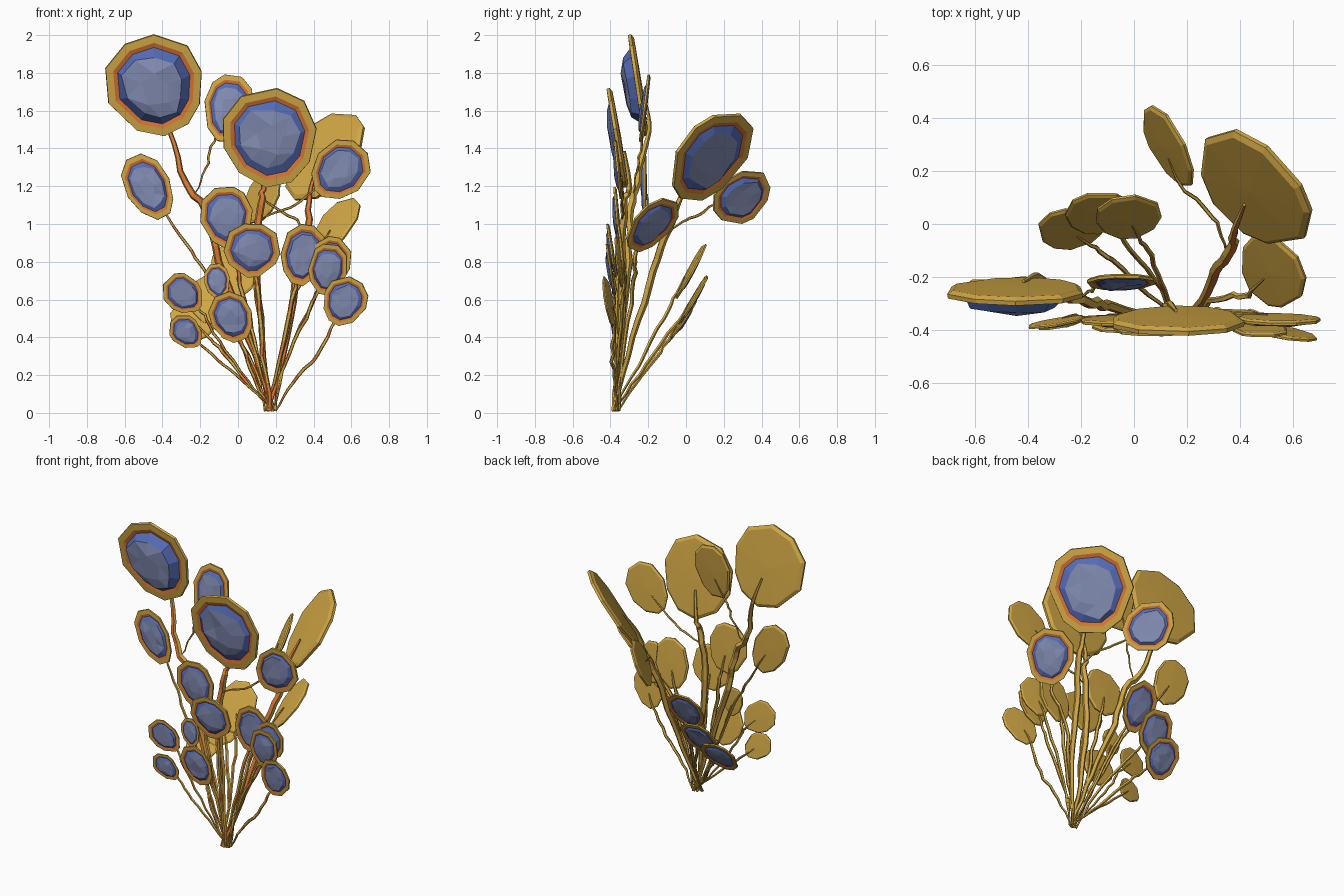
import bpy, bmesh, math, random
from mathutils import Vector

if "Cube" in bpy.data.objects:
    bpy.data.objects.remove(bpy.data.objects["Cube"])

random.seed(4)
V = Vector


def mat(name, col):
    m = bpy.data.materials.new(name)
    m.diffuse_color = (*col, 1)
    m.use_nodes = True
    m.node_tree.nodes["Principled BSDF"].inputs["Base Color"].default_value = m.diffuse_color
    return m


GOLD = mat("gold", (0.64, 0.39, 0.06))
ORANGE = mat("orange", (0.68, 0.18, 0.035))
BLUE = mat("blue", (0.09, 0.15, 0.47))
SLATE = mat("slate", (0.23, 0.27, 0.46))


def finish(name, bm, mats):
    bmesh.ops.recalc_face_normals(bm, faces=bm.faces)
    me = bpy.data.meshes.new(name)
    bm.to_mesh(me)
    bm.free()
    for m in mats:
        me.materials.append(m)
    ob = bpy.data.objects.new(name, me)
    bpy.context.collection.objects.link(ob)


def spline(pts, steps=4):
    """Catmull-Rom through the points, with a slight organic wobble."""
    p = [pts[0] * 2 - pts[1]] + pts + [pts[-1] * 2 - pts[-2]]
    out = []
    for i in range(1, len(p) - 2):
        a, b, c, d = p[i - 1:i + 3]
        for k in range(steps):
            t = k / steps
            q = 0.5 * (2 * b + (c - a) * t + (2 * a - 5 * b + 4 * c - d) * t * t
                       + (3 * b - a - 3 * c + d) * t ** 3)
            w = 0.007 if i < len(p) - 3 and (k or i > 1) else 0
            out.append(q + V((random.uniform(-w, w), random.uniform(-w, w), 0)))
    return out + [pts[-1]]


def stem(name, pts, r):
    """Five-sided tapering tube; thick stems get a broken orange front stripe."""
    path = spline(pts)
    bm, rings, n = bmesh.new(), [], 5
    for i, p in enumerate(path):
        t = i / (len(path) - 1)
        rad = r * (min(1, 0.5 + 1.5 * t) if t < 0.6 else 1 - 1.7 * (t - 0.6))
        d = (path[min(i + 1, len(path) - 1)] - path[max(i - 1, 0)]).normalized()
        front = (V((0, -1, 0)) + d * d.y).normalized()
        side = d.cross(front)
        rings.append([bm.verts.new(p + rad * (math.cos(a) * front + math.sin(a) * side))
                      for a in [(k + 0.5) * math.tau / n for k in range(n)]])
    for i in range(len(rings) - 1):
        for k in range(n):
            f = bm.faces.new((rings[i][k], rings[i][(k + 1) % n],
                              rings[i + 1][(k + 1) % n], rings[i + 1][k]))
            if k == 4 and (r > 0.015 or i % 3 == 1):
                f.material_index = 1
    bm.faces.new(rings[0])
    bm.faces.new(rings[-1])
    finish(name, bm, [GOLD, ORANGE])


def paddle(name, c, n, w, h, roll, mids, r=0.010, gem=0.13, root=None):
    """Framed faceted leaf at c facing n, plus the stem leading to it."""
    c, n = V(c), V(n).normalized()
    up = (V((0, 0, 1)) - n * n.z).normalized()
    right = up.cross(n)
    ro, s = math.radians(roll), (w + h) / 2
    outline = []
    for k in range(10):
        a = (k + random.uniform(-0.22, 0.22)) * math.tau / 10
        x = w * math.cos(a) * (1 + 0.12 * math.sin(a)) * 1.05
        z = h * math.sin(a) * 1.02
        outline.append((x * math.cos(ro) - z * math.sin(ro)) * right
                       + (x * math.sin(ro) + z * math.cos(ro)) * up)
    bm = bmesh.new()

    def ring(f, d, jit=0.0, step=1):
        return [bm.verts.new(c + o * f * random.uniform(1 - jit, 1 + jit)
                             + n * s * (d + random.uniform(-jit, jit) * 0.2))
                for o in outline[::step]]

    # frame, orange lip, blue bevel, gem shoulder
    rings = [ring(0.92, -0.07), ring(1.0, -0.02), ring(0.99, 0.045), ring(0.84, 0.05),
             ring(0.75, 0.025), ring(0.62, gem * 0.75, 0.09)]
    for i, m in enumerate((0, 0, 0, 1, 2)):
        A, B = rings[i], rings[i + 1]
        for k in range(10):
            j = (k + 1) % 10
            bm.faces.new((A[k], A[j], B[j], B[k])).material_index = m
    # faceted gem top
    A, B = rings[-1], ring(0.32, gem, 0.2, 2)
    for k in range(5):
        a, b, d = A[2 * k], A[2 * k + 1], A[(2 * k + 2) % 10]
        e, f = B[k], B[(k + 1) % 5]
        for tri in ((a, b, e), (b, f, e), (b, d, f)):
            bm.faces.new(tri).material_index = 3
    bm.faces.new(B).material_index = 3
    # slightly domed back
    hub = bm.verts.new(c - n * s * 0.09)
    for k in range(10):
        bm.faces.new((rings[0][k], rings[0][(k + 1) % 10], hub))
    finish(name + "_leaf", bm, [GOLD, ORANGE, BLUE, SLATE])

    # stem runs to the rim, then tapers out along the back
    root = root or (0.17 + random.uniform(-0.03, 0.03),
                    -0.37 + random.uniform(-0.02, 0.02), 0.01)
    pts = [V(root)] + [V(m) for m in mids]
    d = pts[-1] - c
    d = (d - n * d.dot(n)).normalized()
    pts += [c + d * s * 1.0 - n * s * 0.09, c + d * s * 0.3 - n * s * 0.11]
    stem(name + "_stem", pts, r)


F = (0, -1, 0)
D = (0, -1, -0.15)   # leaning forward
# tall front leaves
paddle("top_left", (-0.44, -0.255, 1.73), D, 0.25, 0.27, 22,
       [(0.05, -0.35, 0.4), (-0.1, -0.31, 0.8), (-0.18, -0.29, 1.08), (-0.28, -0.26, 1.22)],
       0.021, gem=0.28)
paddle("top_middle", (-0.05, -0.22, 1.61), (0, -1, 0.13), 0.125, 0.185, -8,
       [(-0.17, -0.26, 1.29), (-0.14, -0.24, 1.41)], 0.007, root=(-0.23, -0.28, 1.16))
paddle("top_centre", (0.168, -0.365, 1.455), (0, -1, -0.17), 0.24, 0.265, 8,
       [(0.13, -0.35, 0.4), (0.1, -0.34, 0.8), (0.12, -0.33, 1.1)], 0.021)
paddle("upper_right", (0.54, -0.36, 1.285), (0, -1, -0.1), 0.14, 0.17, -42,
       [(0.2, -0.335, 1.06), (0.3, -0.335, 1.1)], 0.007, root=(0.11, -0.34, 1.02))
paddle("upper_left", (-0.475, -0.22, 1.195), F, 0.115, 0.185, 28,
       [(0.02, -0.34, 0.35), (-0.16, -0.3, 0.72), (-0.28, -0.25, 0.9)], 0.009)
# middle front leaves
paddle("centre_left", (-0.06, -0.365, 1.035), (0, -1, -0.08), 0.135, 0.165, 10,
       [(0.07, -0.36, 0.4), (0.0, -0.35, 0.75)], 0.012)
paddle("centre", (0.075, -0.395, 0.86), D, 0.145, 0.145, 0,
       [(0.13, -0.365, 0.3), (0.11, -0.37, 0.6)], 0.013)
paddle("centre_right", (0.345, -0.345, 0.835), (0.05, -1, -0.1), 0.115, 0.165, -8,
       [(0.23, -0.36, 0.3), (0.29, -0.34, 0.6)], 0.012)
paddle("right_rear", (0.49, -0.355, 0.80), (-0.1, -1, -0.1), 0.105, 0.135, -10,
       [(0.26, -0.36, 0.3), (0.4, -0.34, 0.6)])
paddle("right_fore", (0.475, -0.4, 0.76), D, 0.1, 0.14, -8,
       [(0.24, -0.37, 0.25), (0.36, -0.38, 0.5)])
# low front leaves
paddle("low_right", (0.565, -0.41, 0.59), (-0.15, -1, -0.15), 0.112, 0.135, -25,
       [(0.29, -0.38, 0.16), (0.42, -0.39, 0.31)])
paddle("low_left_1", (-0.29, -0.37, 0.63), (0.15, -1, -0.1), 0.095, 0.118, 48,
       [(0.05, -0.37, 0.17), (-0.1, -0.36, 0.38), (-0.18, -0.36, 0.52)], 0.008)
paddle("low_left_2", (-0.11, -0.35, 0.695), F, 0.065, 0.098, 8,
       [(0.08, -0.36, 0.22), (-0.03, -0.35, 0.48)], 0.008)
paddle("low_centre", (-0.035, -0.385, 0.505), D, 0.108, 0.14, 22,
       [(0.1, -0.37, 0.15), (0.04, -0.37, 0.31)])
paddle("low_left_3", (-0.275, -0.375, 0.428), (0.15, -1, -0.15), 0.077, 0.1, 45,
       [(0.05, -0.37, 0.15), (-0.12, -0.37, 0.29)], 0.008)
# right-hand leaves facing away to the back right
paddle("back_right_big", (0.45, 0.13, 1.355), (0.6, 0.56, -0.52), 0.25, 0.275, 0,
       [(0.26, -0.28, 0.4), (0.31, -0.17, 0.75), (0.37, -0.09, 0.98)], 0.021)
paddle("back_far", (0.125, 0.295, 1.14), (0.8, 0.46, -0.38), 0.165, 0.15, 25,
       [(0.32, -0.02, 1.01), (0.26, 0.07, 1.05)], 0.008, root=(0.35, -0.12, 0.93))
paddle("back_right_small", (0.52, -0.18, 0.995), (0.6, 0.5, -0.6), 0.14, 0.178, -12,
       [(0.23, -0.34, 0.3), (0.31, -0.28, 0.65), (0.42, -0.27, 0.8)], 0.012)
# three leaves leaning out at the back left
paddle("back_left_1", (-0.02, 0.025, 0.75), (-0.08, 0.87, -0.48), 0.12, 0.165, 0,
       [(0.11, -0.25, 0.25), (0.06, -0.12, 0.5)])
paddle("back_left_2", (-0.135, 0.04, 0.6), (-0.05, 0.85, -0.5), 0.12, 0.15, 10,
       [(0.1, -0.25, 0.2), (-0.01, -0.09, 0.42)])
paddle("back_left_3", (-0.24, -0.02, 0.485), (-0.05, 0.82, -0.55), 0.12, 0.135, 15,
       [(0.06, -0.27, 0.15), (-0.08, -0.14, 0.32)])
